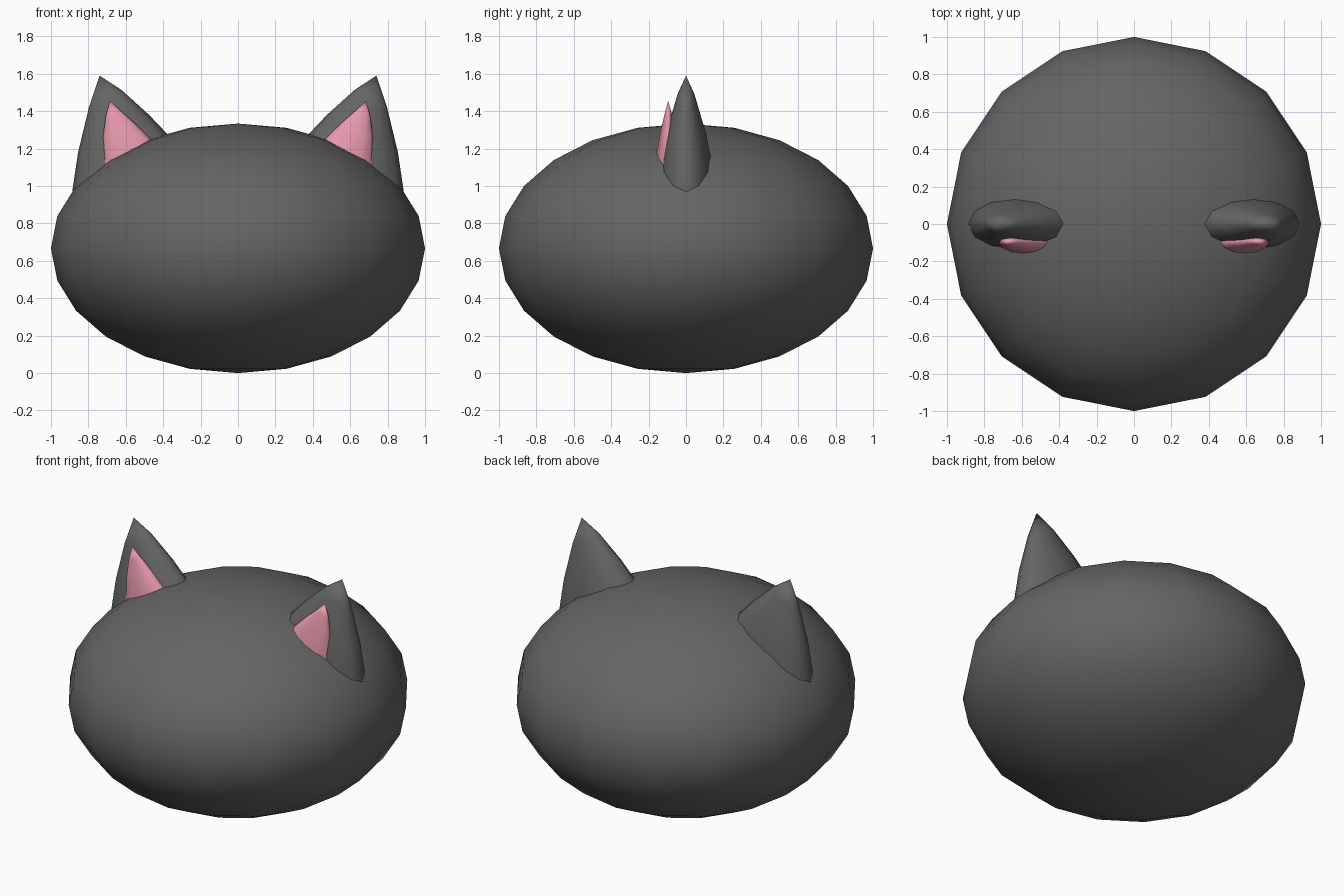
import bpy, bmesh, math
from mathutils import Vector

if "Cube" in bpy.data.objects:
    bpy.data.objects.remove(bpy.data.objects["Cube"])


def material(name, rgb):
    m = bpy.data.materials.new(name)
    m.diffuse_color = (*rgb, 1)
    m.use_nodes = True
    m.node_tree.nodes["Principled BSDF"].inputs["Base Color"].default_value = m.diffuse_color
    return m


fur = material("dark_grey", (0.13, 0.13, 0.13))
pink = material("pink", (0.8, 0.32, 0.41))


def finish(bm, name, mat):
    bmesh.ops.recalc_face_normals(bm, faces=bm.faces)
    for f in bm.faces:
        f.smooth = True
    me = bpy.data.meshes.new(name)
    bm.to_mesh(me)
    bm.free()
    me.materials.append(mat)
    ob = bpy.data.objects.new(name, me)
    bpy.context.collection.objects.link(ob)
    return ob


def ear_shape(name, side, rings, tip, y, mat, n=12):
    """Flattened bent cone: rings are (outer x, z, inner x, z, half depth)."""
    bm = bmesh.new()
    loops = []
    for ox, oz, ix, iz, d in rings:
        o, i = Vector((ox, 0, oz)), Vector((ix, 0, iz))
        mid, half = (o + i) / 2, (o - i) / 2
        loop = []
        for k in range(n):
            a = 2 * math.pi * k / n
            p = mid + half * math.cos(a)
            loop.append(bm.verts.new((side * p.x, y + d * math.sin(a), p.z)))
        loops.append(loop)
    top = bm.verts.new((side * tip[0], y, tip[1]))
    bm.faces.new(loops[0])
    for a, b in zip(loops, loops[1:]):
        for k in range(n):
            bm.faces.new((a[k], a[(k + 1) % n], b[(k + 1) % n], b[k]))
    for k in range(n):
        bm.faces.new((loops[-1][k], loops[-1][(k + 1) % n], top))
    return finish(bm, name, mat)


# Head: squashed sphere, 16 sides and 12 rings
bm = bmesh.new()
bmesh.ops.create_uvsphere(bm, u_segments=16, v_segments=12, radius=1)
bmesh.ops.scale(bm, vec=(1, 1, 0.667), verts=bm.verts)
bmesh.ops.translate(bm, vec=(0, 0, 0.667), verts=bm.verts)
finish(bm, "head", fur)

# Ears and their pink inner parts
outer = [(0.89, 0.90, 0.33, 1.22, 0.143), (0.885, 0.98, 0.38, 1.28, 0.138),
         (0.855, 1.18, 0.475, 1.38, 0.107), (0.797, 1.42, 0.625, 1.515, 0.052)]
inner = [(0.72, 1.03, 0.38, 1.16, 0.07), (0.725, 1.12, 0.45, 1.235, 0.062),
         (0.722, 1.26, 0.55, 1.335, 0.04), (0.708, 1.37, 0.63, 1.405, 0.019)]
for side, label in ((-1, "left"), (1, "right")):
    ear_shape(label + "_ear", side, outer, (0.74, 1.59), 0, fur)
    ear_shape(label + "_inner_ear", side, inner, (0.685, 1.455), -0.095, pink)
